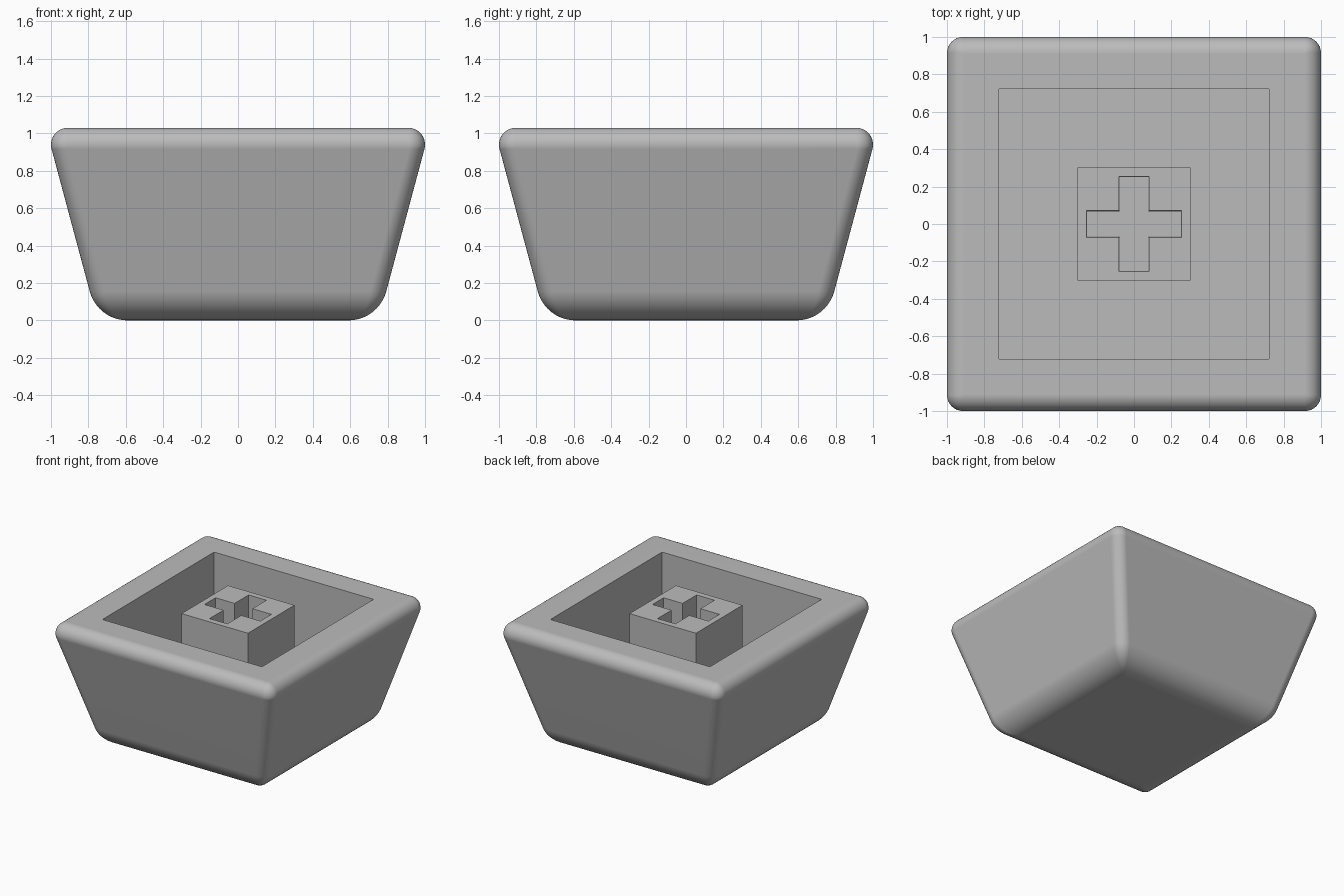
import bpy, bmesh
from math import sin, cos, pi, radians

if "Cube" in bpy.data.objects:
    bpy.data.objects.remove(bpy.data.objects["Cube"])

HEIGHT = 1.03
DRAFT = radians(15)          # lean of the outer walls
RIM_R, BASE_R = 0.09, 0.21   # edge rounding at the rim and the base
CORNER_R = 0.085
BASE_FLAT = 0.59

grey = bpy.data.materials.new("plain grey")
grey.use_nodes = True
colour = (0.5, 0.5, 0.5, 1)
grey.diffuse_color = colour
grey.node_tree.nodes["Principled BSDF"].inputs["Base Color"].default_value = colour


def rounded_square(half, radius, steps=8):
    """Outline of a square with rounded corners, counter-clockwise."""
    points = []
    for corner in range(4):
        mid = pi / 4 + corner * pi / 2
        sx = 1 if cos(mid) > 0 else -1
        sy = 1 if sin(mid) > 0 else -1
        for i in range(steps + 1):
            a = (corner + i / steps) * pi / 2
            points.append((sx * (half - radius) + radius * cos(a),
                           sy * (half - radius) + radius * sin(a)))
    return points


def loft(name, sections):
    """Skin a stack of (outline, z) sections and cap both ends."""
    bm = bmesh.new()
    rings = [[bm.verts.new((x, y, z)) for x, y in outline] for outline, z in sections]
    for low, high in zip(rings, rings[1:]):
        n = len(low)
        for i in range(n):
            j = (i + 1) % n
            bm.faces.new((low[i], low[j], high[j], high[i]))
    bm.faces.new(rings[0][::-1])
    bm.faces.new(rings[-1])
    mesh = bpy.data.meshes.new(name)
    bm.to_mesh(mesh)
    bm.free()
    mesh.materials.append(grey)
    obj = bpy.data.objects.new(name, mesh)
    bpy.context.collection.objects.link(obj)
    return obj


def combine(target, tool, operation):
    """Apply a boolean and discard the tool object."""
    tool.hide_render = True
    mod = target.modifiers.new(operation.lower(), 'BOOLEAN')
    mod.operation, mod.solver, mod.object = operation, 'EXACT', tool
    bpy.context.view_layer.objects.active = target
    bpy.ops.object.modifier_apply(modifier=mod.name)
    bpy.data.objects.remove(tool)


def cross(arm, width_x, width_y):
    """Plus-shaped outline, counter-clockwise."""
    quarter = [(arm, width_y), (width_x, width_y), (width_x, arm)]
    left = [(-x, y) for x, y in quarter[::-1]]
    return quarter + left + [(-x, -y) for x, y in quarter + left]


# Outer body: base fillet, leaning wall, rim fillet
STEPS = 10
sections = []
for i in range(STEPS + 1):
    a = -pi / 2 + (pi / 2 - DRAFT) * i / STEPS
    half = BASE_FLAT + BASE_R * cos(a)
    inset = BASE_R * (cos(DRAFT) - cos(a))
    sections.append((rounded_square(half, max(0.02, CORNER_R - inset * 0.5)),
                     BASE_R * (1 + sin(a))))
for i in range(STEPS + 1):
    a = -DRAFT + (pi / 2 + DRAFT) * i / STEPS
    half = 1 - RIM_R + RIM_R * cos(a)
    inset = RIM_R * (1 - cos(a))
    sections.append((rounded_square(half, max(0.01, CORNER_R - inset)),
                     HEIGHT - RIM_R + RIM_R * sin(a)))
body = loft("keycap_shell", sections)

# Square cavity
hollow = rounded_square(0.725, 0.01, 2)
combine(body, loft("cavity_cutter", [(hollow, 0.25), (hollow, HEIGHT + 0.2)]), 'DIFFERENCE')

# Central stem standing on the cavity floor
post = [(0.302, -0.302), (0.302, 0.302), (-0.302, 0.302), (-0.302, -0.302)]
combine(body, loft("stem", [(post, 0.2), (post, HEIGHT)]), 'UNION')

# Cross socket running down through the stem
combine(body, loft("socket_cutter", [(cross(0.25, 0.077, 0.068), 0.01),
                                     (cross(0.254, 0.081, 0.072), HEIGHT + 0.05)]), 'DIFFERENCE')

# Smooth fillets with crisp inner edges
bpy.ops.object.select_all(action='DESELECT')
body.select_set(True)
bpy.context.view_layer.objects.active = body
bpy.ops.object.shade_smooth_by_angle(angle=radians(30))
weighted = body.modifiers.new("weighted_normals", 'WEIGHTED_NORMAL')
weighted.keep_sharp = True
